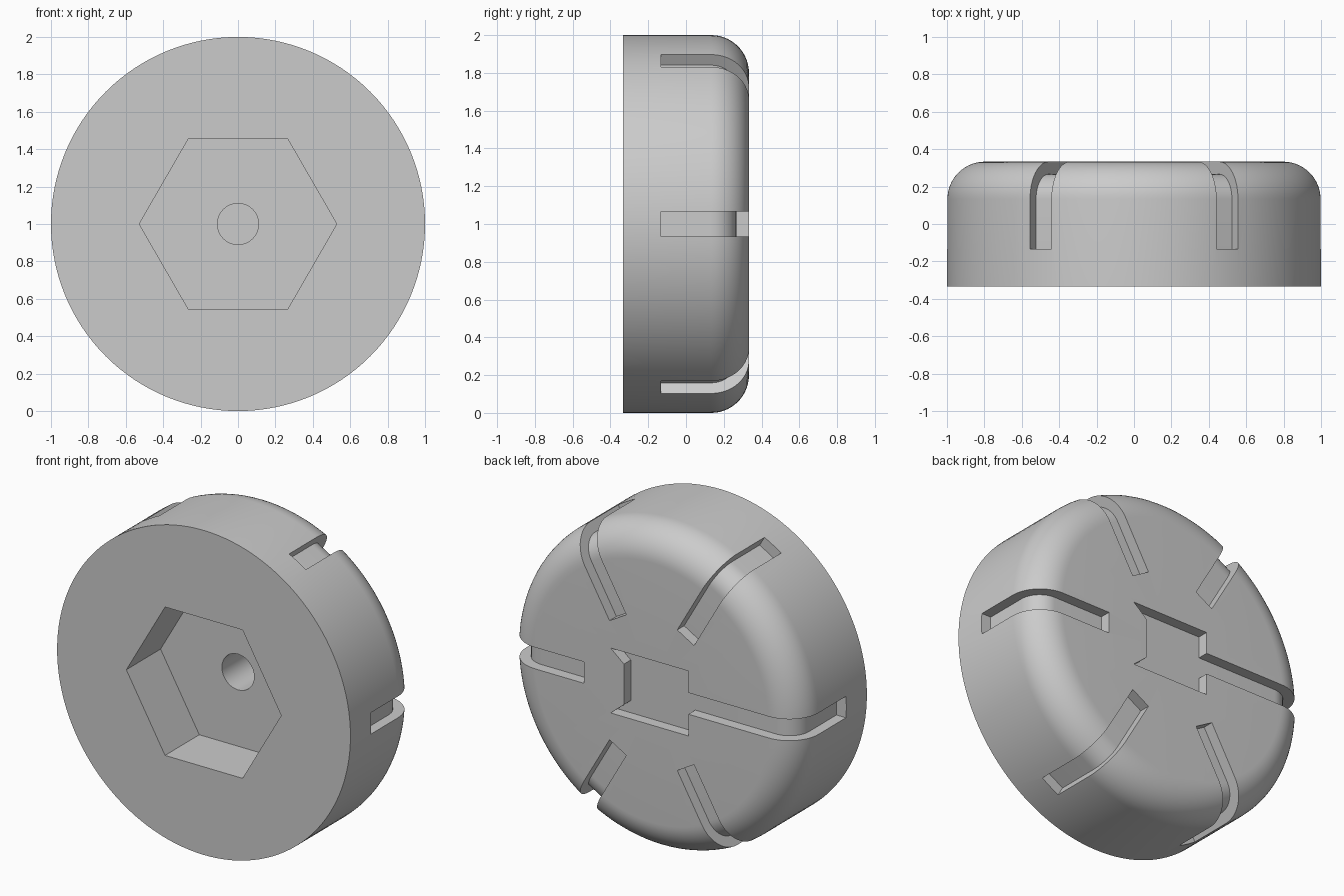
import bpy, bmesh, math
from mathutils import Matrix, Vector

if "Cube" in bpy.data.objects:
    bpy.data.objects.remove(bpy.data.objects["Cube"])

HALF = 1 / 3          # half depth of the knob along y
FILLET = 0.2          # rounded rear rim
DEPTH = 0.067         # groove and pocket depth
FLOOR = HALF - DEPTH
CENTRE = Matrix.Translation((0, 0, 1))

grey = bpy.data.materials.new("grey")
grey.diffuse_color = (0.6, 0.6, 0.6, 1)
grey.use_nodes = True
grey.node_tree.nodes["Principled BSDF"].inputs["Base Color"].default_value = grey.diffuse_color


def new_object(name, bm):
    bmesh.ops.remove_doubles(bm, verts=bm.verts, dist=1e-5)
    bmesh.ops.recalc_face_normals(bm, faces=bm.faces)
    bm.transform(CENTRE)
    mesh = bpy.data.meshes.new(name)
    bm.to_mesh(mesh)
    bm.free()
    mesh.materials.append(grey)
    obj = bpy.data.objects.new(name, mesh)
    bpy.context.collection.objects.link(obj)
    return obj


def prism(name, points, direction, turn=0.0):
    """Extrude a closed outline, then turn it about the knob axis (y)."""
    bm = bmesh.new()
    face = bm.faces.new([bm.verts.new(p) for p in points])
    moved = bmesh.ops.extrude_face_region(bm, geom=[face])["geom"]
    verts = [v for v in moved if isinstance(v, bmesh.types.BMVert)]
    bmesh.ops.translate(bm, verts=verts, vec=Vector(direction))
    bm.transform(Matrix.Rotation(-turn, 4, 'Y'))
    return new_object(name, bm)


def ring(radius, y, count):
    return [(radius * math.cos(2 * math.pi * i / count), y,
             radius * math.sin(2 * math.pi * i / count)) for i in range(count)]


def rim_arc(radius, steps):
    """Quarter arc from the side wall round to the rear face, as (r, y)."""
    return [(1 - FILLET + radius * math.cos(a), HALF - FILLET + radius * math.sin(a))
            for a in (math.pi / 2 * i / steps for i in range(steps + 1))]


# Knob body: a disc with a rounded rear rim, revolved about y
bm = bmesh.new()
profile = [(0, -HALF), (1, -HALF)] + rim_arc(FILLET, 14) + [(0, HALF)]
verts = [bm.verts.new((r, y, 0)) for r, y in profile]
edges = [bm.edges.new(pair) for pair in zip(verts, verts[1:])]
bmesh.ops.spin(bm, geom=verts + edges, cent=(0, 0, 0), axis=(0, 1, 0),
               angle=2 * math.pi, steps=128, use_duplicate=False)
knob = new_object("knob", bm)

cutters = []
# Hexagonal nut recess in the front
cutters.append(prism("nut_recess", ring(0.528, -HALF - 0.1, 6), (0, HALF + 0.1, 0)))
# Shaft hole
cutters.append(prism("shaft_hole", ring(0.11, -0.1, 48), (0, 0.6, 0)))
# Swallow-tailed pocket at the middle of the rear
tail = [(-0.25, -0.2), (0.28, -0.2), (0.19, -0.125),
        (0.19, 0.125), (0.28, 0.2), (-0.25, 0.2)]
cutters.append(prism("pointer_pocket", [(x, FLOOR, z) for x, z in tail], (0, 0.2, 0)))

# Six grip grooves that wrap over the rim; the one at -x reaches the pocket
WIDTH = 0.132
for i in range(6):
    inner = 0.22 if i == 3 else 0.462
    side = ([(1.2, -0.133), (1 - DEPTH, -0.133)] + rim_arc(FILLET - DEPTH, 12)
            + [(inner, FLOOR), (inner, 0.5), (1.2, 0.5)])
    cutters.append(prism("grip_groove_%d" % (i + 1),
                         [(r, y, -WIDTH / 2) for r, y in side],
                         (0, 0, WIDTH), i * math.pi / 3))

for cutter in cutters:
    cutter.hide_render = True
    mod = knob.modifiers.new(cutter.name, 'BOOLEAN')
    mod.operation = 'DIFFERENCE'
    mod.solver = 'EXACT'
    mod.object = cutter

# Bake the cuts, drop the cutters, then smooth the round surfaces
bpy.context.view_layer.update()
graph = bpy.context.evaluated_depsgraph_get()
cut_mesh = bpy.data.meshes.new_from_object(knob.evaluated_get(graph))
knob.modifiers.clear()
knob.data = cut_mesh
for cutter in cutters:
    bpy.data.objects.remove(cutter)
bpy.ops.object.select_all(action='DESELECT')
knob.select_set(True)
bpy.context.view_layer.objects.active = knob
bpy.ops.object.shade_smooth_by_angle(angle=math.radians(30))
